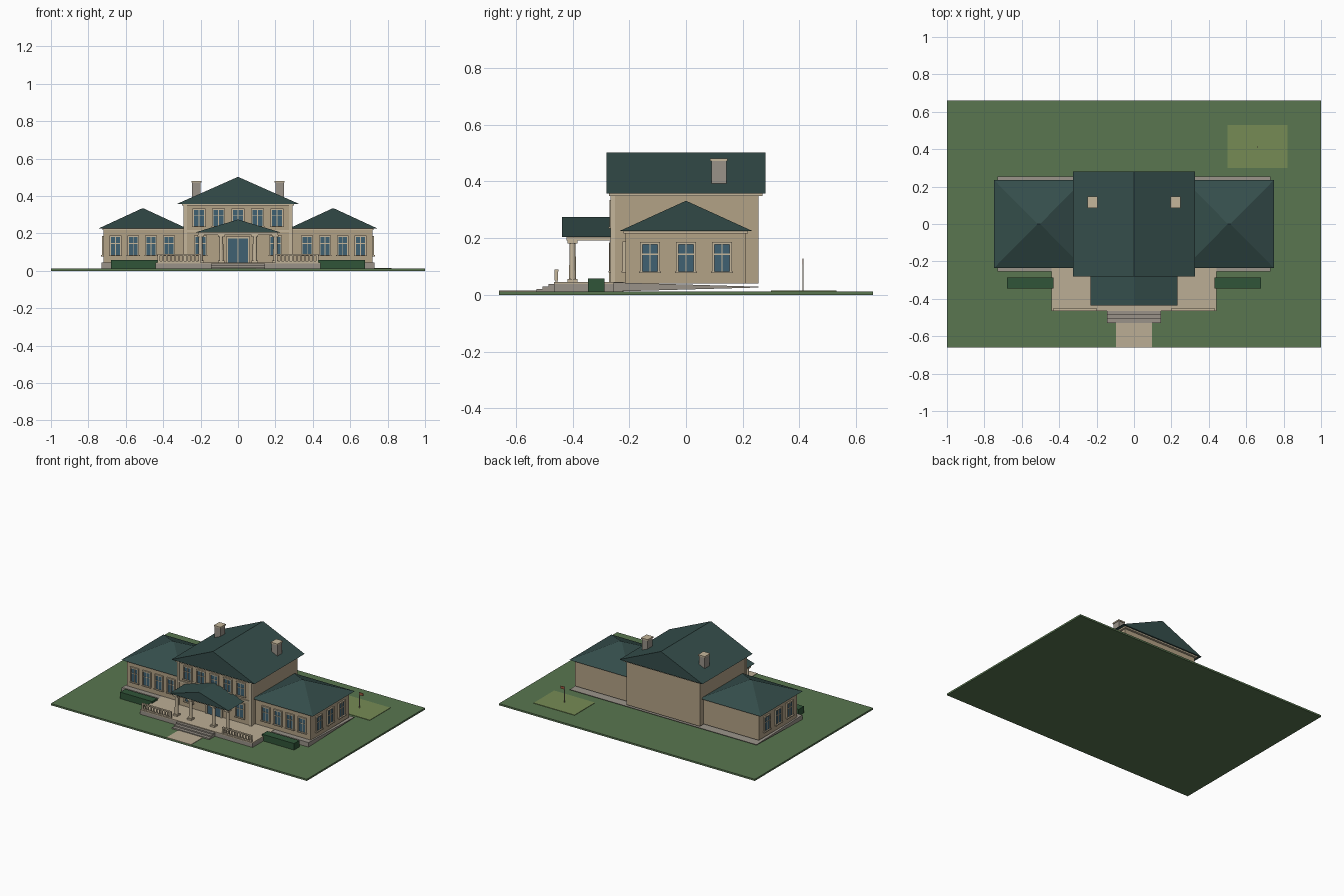
import bpy, bmesh, math
from mathutils import Matrix, Vector

if "Cube" in bpy.data.objects:
    bpy.data.objects.remove(bpy.data.objects["Cube"])


def mat(name, rgb):
    m = bpy.data.materials.new(name)
    m.diffuse_color = (*rgb, 1)
    m.use_nodes = True
    m.node_tree.nodes["Principled BSDF"].inputs["Base Color"].default_value = m.diffuse_color
    return m


WALL = mat("wall", (0.45, 0.36, 0.24))
TRIM = mat("trim", (0.56, 0.47, 0.33))
ROOF = mat("roof", (0.035, 0.075, 0.07))
STONE = mat("stone", (0.32, 0.29, 0.25))
PAVE = mat("paving", (0.50, 0.42, 0.30))
GLASS = mat("glass", (0.05, 0.12, 0.17))
GRASS = mat("grass", (0.10, 0.18, 0.08))
GREEN = mat("putting_grass", (0.18, 0.26, 0.09))
HEDGE = mat("hedge", (0.03, 0.09, 0.04))
FLAG = mat("flag", (0.35, 0.10, 0.05))


def finish(name, bm, m):
    bmesh.ops.recalc_face_normals(bm, faces=bm.faces)
    me = bpy.data.meshes.new(name)
    bm.to_mesh(me)
    bm.free()
    me.materials.append(m)
    ob = bpy.data.objects.new(name, me)
    bpy.context.collection.objects.link(ob)
    return ob


def boxes(name, m, *ranges, xf=Matrix()):
    """One object from boxes given as (x0, x1, y0, y1, z0, z1)."""
    bm = bmesh.new()
    for x0, x1, y0, y1, z0, z1 in ranges:
        c = Vector((x0 + x1, y0 + y1, z0 + z1)) / 2
        mx = xf @ Matrix.Translation(c) @ Matrix.Diagonal((x1 - x0, y1 - y0, z1 - z0, 1))
        bmesh.ops.create_cube(bm, size=1, matrix=mx)
    return finish(name, bm, m)


def prism(name, m, profile, axis, a, b):
    """Extrude a profile along x (points are y,z) or y (points are x,z)."""
    bm = bmesh.new()
    if axis == "x":
        vs = [bm.verts.new((a, p, q)) for p, q in profile]
        d = (b - a, 0, 0)
    else:
        vs = [bm.verts.new((p, a, q)) for p, q in profile]
        d = (0, b - a, 0)
    r = bmesh.ops.extrude_face_region(bm, geom=[bm.faces.new(vs)], use_keep_orig=True)
    bmesh.ops.translate(bm, vec=d, verts=[v for v in r["geom"] if isinstance(v, bmesh.types.BMVert)])
    return finish(name, bm, m)


def window(name, x, y, z0, z1, w, angle=0):
    """Framed window facing -y, turned about z by angle."""
    xf = Matrix.Translation((x, y, 0)) @ Matrix.Rotation(angle, 4, "Z")
    h, t = w / 2, 0.006
    zm = z0 + (z1 - z0) * 0.62
    boxes(name + "_glass", GLASS, (-h, h, -0.004, 0.004, z0, z1), xf=xf)
    boxes(name + "_frame", TRIM,
          (-h - t, -h + 0.002, -0.01, 0.004, z0, z1), (h - 0.002, h + t, -0.01, 0.004, z0, z1),
          (-h - t, h + t, -0.01, 0.004, z1 - 0.002, z1 + t), (-h - t - 0.003, h + t + 0.003, -0.014, 0.004, z0 - t, z0),
          (-0.002, 0.002, -0.007, 0.004, z0, z1), (-h, h, -0.007, 0.004, zm - 0.002, zm + 0.002), xf=xf)


# Lawn, path, putting green with flag
boxes("lawn", GRASS, (-1, 1, -0.66, 0.66, 0, 0.012))
boxes("path", PAVE, (-0.095, 0.095, -0.66, -0.52, 0.008, 0.015))
boxes("putting_green", GREEN, (0.5, 0.82, 0.30, 0.53, 0.008, 0.015))
boxes("flag_pole", TRIM, (0.658, 0.662, 0.41, 0.414, 0.012, 0.128))
boxes("flag", FLAG, (0.662, 0.69, 0.411, 0.413, 0.107, 0.126))

# Tapered plinth, terrace and steps
prism("plinth", STONE, [(-0.255, 0.012), (-0.255, 0.044), (0.255, 0.029), (0.255, 0.026)], "x", -0.73, 0.73)
boxes("terrace_base", STONE, (-0.44, 0.44, -0.465, -0.22, 0.01, 0.038))
boxes("terrace_floor", PAVE, (-0.44, 0.44, -0.465, -0.22, 0.038, 0.045))
for i in range(3):
    boxes("step", STONE, (-0.145, 0.145, -0.528 + 0.022 * i, -0.46, 0.01, 0.021 + 0.009 * i))

# Main block
boxes("main_walls", WALL, (-0.287, 0.287, -0.26, 0.255, 0.04, 0.352))
boxes("main_cornice", TRIM, (-0.3, 0.3, -0.272, 0.27, 0.348, 0.36))
boxes("string_course", TRIM, (-0.29, 0.29, -0.266, -0.255, 0.208, 0.218))
prism("main_roof", ROOF, [(-0.325, 0.358), (0.325, 0.358), (0, 0.502)], "y", -0.28, 0.28)
for i in range(5):
    window("upper_window", (i - 2) * 0.104, -0.26, 0.24, 0.328, 0.056)

# Front door
boxes("door", GLASS, (-0.053, 0.053, -0.267, -0.255, 0.045, 0.172))
boxes("door_frame", TRIM, (-0.064, -0.053, -0.272, -0.255, 0.045, 0.172),
      (0.053, 0.064, -0.272, -0.255, 0.045, 0.172), (-0.064, 0.064, -0.272, -0.255, 0.172, 0.183),
      (-0.002, 0.002, -0.27, -0.255, 0.045, 0.172))

# Porch roof and beam
prism("porch_roof", ROOF, [(-0.232, 0.204), (0.232, 0.204), (0, 0.274)], "y", -0.437, -0.255)
boxes("porch_beam", TRIM, (-0.215, 0.215, -0.422, -0.255, 0.191, 0.205))

# Porch columns
for x in (-0.2, -0.09, 0.09, 0.2):
    bm = bmesh.new()
    bmesh.ops.create_cone(bm, cap_ends=True, segments=12, radius1=0.0125, radius2=0.0105,
                          depth=0.146, matrix=Matrix.Translation((x, -0.4, 0.118)))
    finish("column", bm, TRIM)
    boxes("column_caps", TRIM, (x - 0.017, x + 0.017, -0.417, -0.383, 0.045, 0.056),
          (x - 0.017, x + 0.017, -0.417, -0.383, 0.181, 0.192))

# Parts mirrored left and right
for s, side in ((-1, "left"), (1, "right")):
    def sbox(name, m, x0, x1, *r):
        a, b = sorted((s * x0, s * x1))
        return boxes(f"{side}_{name}", m, (a, b, *r))

    # Wing walls, corners and hipped roof
    sbox("wing_walls", WALL, 0.27, 0.718, -0.214, 0.212, 0.04, 0.228)
    sbox("wing_cornice", TRIM, 0.27, 0.725, -0.221, 0.219, 0.217, 0.227)
    bm = bmesh.new()
    base = [bm.verts.new((s * x, y, 0.225)) for x, y in
            ((0.27, -0.235), (0.748, -0.235), (0.748, 0.235), (0.27, 0.235))]
    r0, r1 = (bm.verts.new((s * x, 0, 0.332)) for x in (0.502, 0.516))
    for f in (base, (base[0], base[1], r1, r0), (base[1], base[2], r1),
              (base[2], base[3], r0, r1), (base[3], base[0], r0)):
        bm.faces.new(f)
    finish(f"{side}_wing_roof", bm, ROOF)

    # Corner strip on the main block
    sbox("corner_strip", TRIM, 0.274, 0.291, -0.266, -0.25, 0.04, 0.35)

    # Ground floor windows
    window(f"{side}_porch_window", s * 0.2, -0.26, 0.085, 0.182, 0.058)
    for x in (0.37, 0.465, 0.56, 0.655):
        window(f"{side}_wing_window", s * x, -0.214, 0.085, 0.182, 0.052)
    for y in (-0.127, 0, 0.127):
        window(f"{side}_end_window", s * 0.718, y, 0.083, 0.18, 0.058, s * math.pi / 2)

    # Chimney
    sbox("chimney", STONE, 0.2, 0.245, 0.09, 0.142, 0.36, 0.474)
    sbox("chimney_cap", TRIM, 0.196, 0.249, 0.085, 0.146, 0.472, 0.481)

    # Balustrade
    sbox("rail_top", TRIM, 0.2, 0.43, -0.464, -0.45, 0.082, 0.09)
    sbox("rail_bottom", TRIM, 0.2, 0.43, -0.461, -0.453, 0.045, 0.053)
    for i in range(11):
        x, w = 0.206 + i * 0.0218, 0.006 if i in (0, 10) else 0.0035
        sbox("baluster", TRIM, x - w, x + w, -0.457 - w, -0.457 + w, 0.05, 0.085)

    # Hedge
    sbox("hedge", HEDGE, 0.43, 0.68, -0.345, -0.287, 0.01, 0.058)
